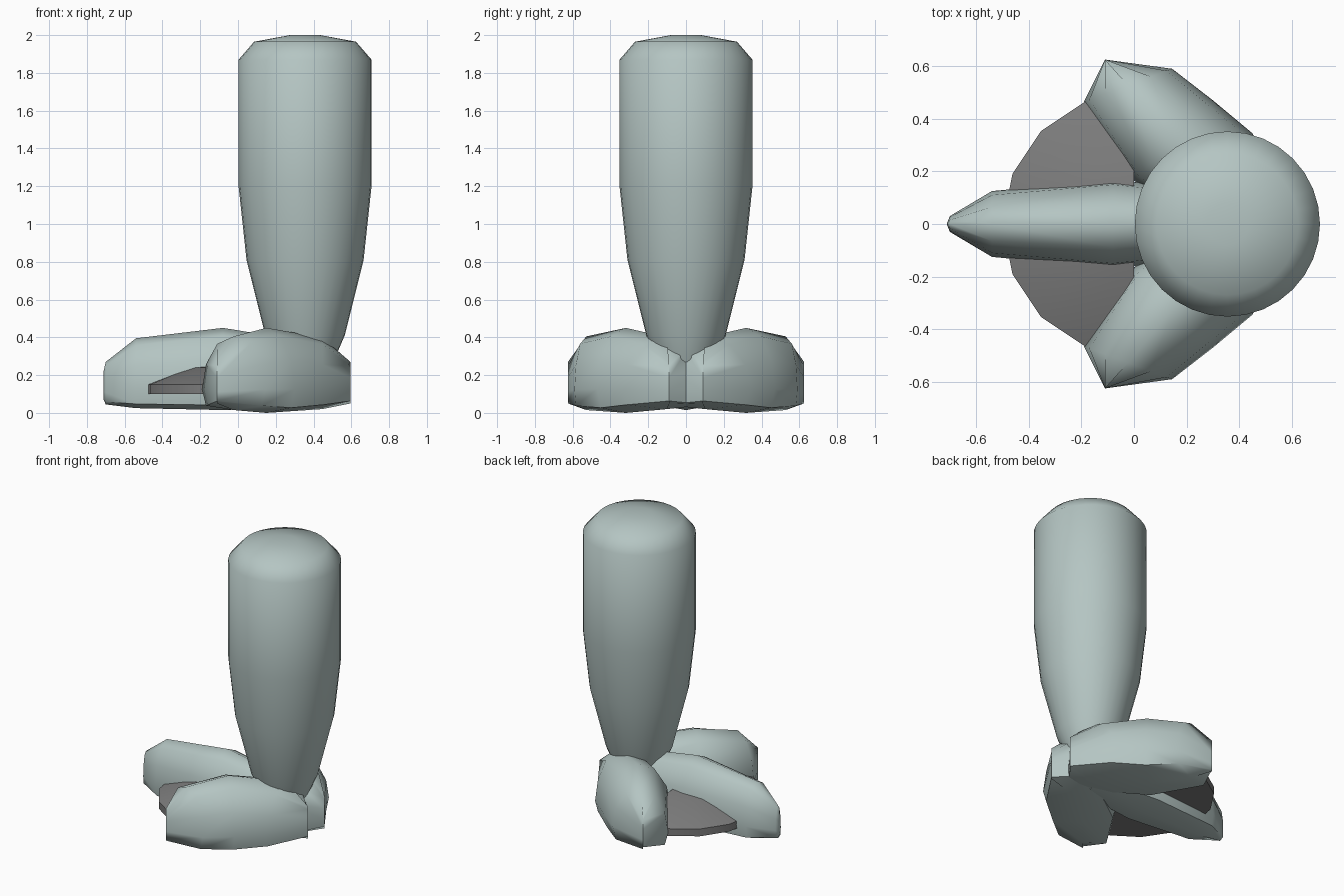
import bpy, bmesh, math
from mathutils import Vector

cube = bpy.data.objects.get("Cube")
if cube:
    bpy.data.objects.remove(cube, do_unlink=True)


def material(name, color):
    m = bpy.data.materials.new(name)
    m.use_nodes = True
    m.diffuse_color = color
    m.node_tree.nodes["Principled BSDF"].inputs["Base Color"].default_value = color
    return m


skin = material("pale teal", (0.46, 0.56, 0.545, 1))
web_gray = material("web gray", (0.2, 0.2, 0.2, 1))


def loft(name, rings, mat, angle, closed=True):
    """Skin a list of equal-length rings, cap both ends and smooth."""
    bm = bmesh.new()
    rows = [[bm.verts.new(p) for p in ring] for ring in rings]
    n = len(rows[0])
    for a, b in zip(rows, rows[1:]):
        for i in range(n if closed else n - 1):
            j = (i + 1) % n
            bm.faces.new((a[i], a[j], b[j], b[i]))
    if closed:
        bm.faces.new(rows[0][::-1])
        bm.faces.new(rows[-1])
    bmesh.ops.remove_doubles(bm, verts=bm.verts, dist=0.0005)
    bmesh.ops.dissolve_degenerate(bm, edges=bm.edges, dist=0.0005)
    bmesh.ops.recalc_face_normals(bm, faces=bm.faces)
    mesh = bpy.data.meshes.new(name)
    bm.to_mesh(mesh)
    bm.free()
    mesh.materials.append(mat)
    obj = bpy.data.objects.new(name, mesh)
    bpy.context.collection.objects.link(obj)
    bpy.ops.object.select_all(action='DESELECT')
    obj.select_set(True)
    bpy.context.view_layer.objects.active = obj
    bpy.ops.object.shade_smooth_by_angle(angle=math.radians(angle))
    return obj


def circle(cx, r, z, start=0, sweep=360, n=32):
    steps = n if sweep == 360 else n + 1
    angles = [math.radians(start + sweep * i / n) for i in range(steps)]
    return [(cx + r * math.cos(a), r * math.sin(a), z) for a in angles]


# Leg: rounded top, straight thigh, tapered ankle
leg_profile = [(0.15, 0.27), (0.21, 0.41), (0.31, 0.81), (0.352, 1.2),
               (0.352, 1.87), (0.27, 1.965), (0.08, 2.0)]
loft("leg", [circle(0.355, r, z) for r, z in leg_profile], skin, 60)

# Toe cross-section: sideways and upward fractions for one half
HALF = [(0, 1), (0.52, 0.9), (0.88, 0.62), (1, 0.28), (0.88, 0.06), (0, 0)]
SECTION = HALF + [(-u, v) for u, v in HALF[-2:0:-1]]


def toe(name, stations, flip=1):
    """Each station: outer plan point, inner plan point, bottom and top."""
    rings = []
    for outer, inner, low, high in stations:
        o, i = Vector(outer), Vector(inner)
        mid, side = (o + i) / 2, (o - i) / 2
        ring = []
        for u, v in SECTION:
            p = mid + side * u
            ring.append((p.x, p.y * flip, low + (high - low) * v))
        rings.append(ring)
    return loft(name, rings, skin, 62)


# Middle toe, ending in an upright edge
toe("middle_toe", [
    ((0.35, 0.12), (0.35, -0.12), 0.03, 0.38),
    ((-0.08, 0.17), (-0.08, -0.17), 0.015, 0.45),
    ((-0.54, 0.125), (-0.54, -0.125), 0.025, 0.395),
    ((-0.70, 0.03), (-0.70, -0.03), 0.045, 0.27),
    ((-0.712, 0), (-0.712, 0), 0.07, 0.22)])

# Side toes, meeting behind the ankle
side_toe = [
    ((0.595, 0.09), (0.595, 0.09), 0.05, 0.27),
    ((0.45, 0.345), (0.44, -0.14), 0.02, 0.40),
    ((0.30, 0.47), (0.0, 0.165), 0.0, 0.45),
    ((0.145, 0.59), (-0.19, 0.465), 0.015, 0.405),
    ((-0.11, 0.625), (-0.11, 0.625), 0.05, 0.27)]
for name, flip in (("back_toe", 1), ("front_toe", -1)):
    toe(name, side_toe, flip)

# Webbing: fan-shaped wedge between the toes
web_profile = [(0.02, 0.1), (0.5, 0.1), (0.5, 0.15), (0.27, 0.24), (0.02, 0.26)]
loft("webbing", [circle(0, r, z, 90, 180, 8) for r, z in web_profile],
     web_gray, 40, closed=False)
